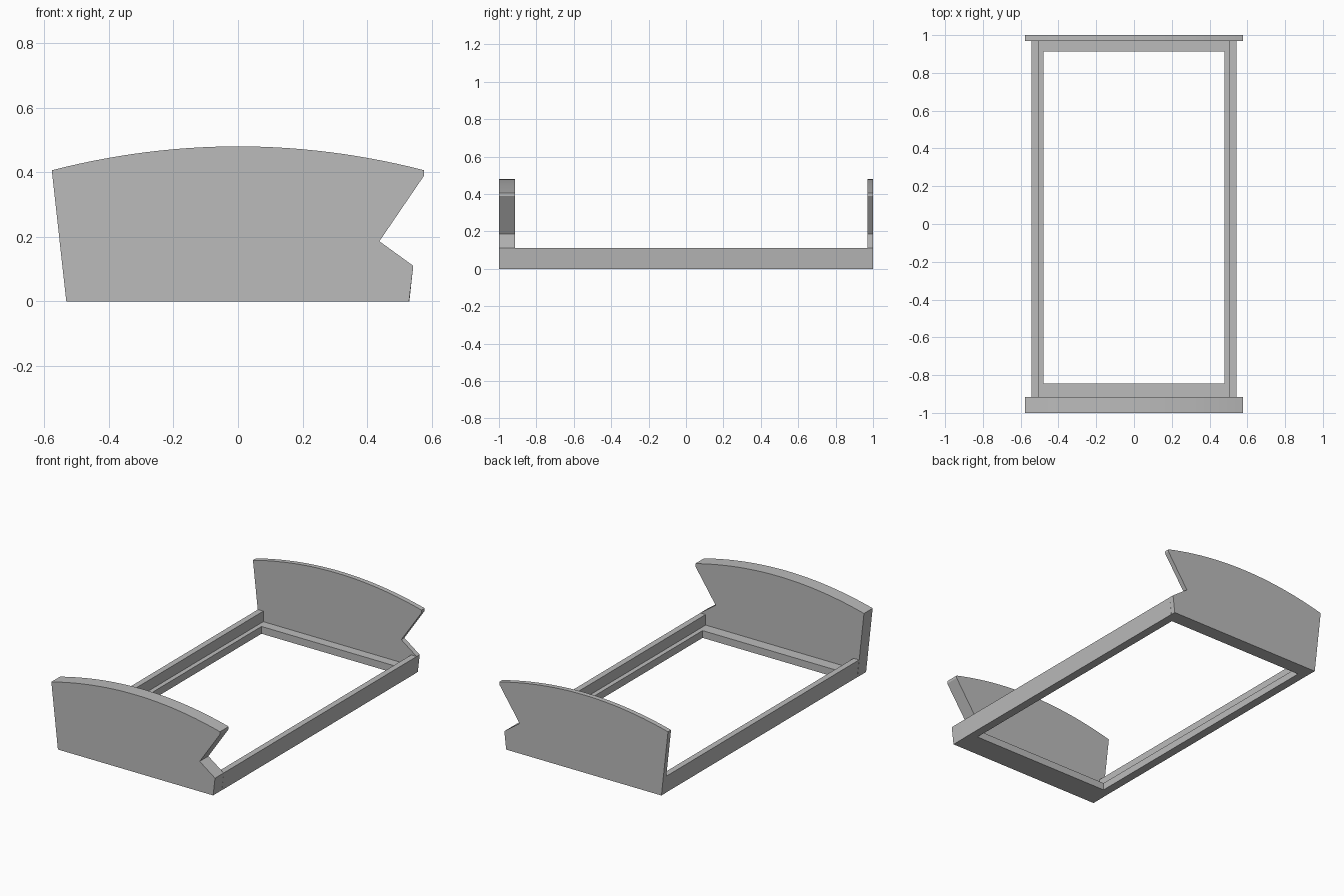
import bpy
import bmesh

cube = bpy.data.objects.get("Cube")
if cube:
    bpy.data.objects.remove(cube, do_unlink=True)

grey = bpy.data.materials.new("plain grey")
grey.use_nodes = True
grey.diffuse_color = (0.5, 0.5, 0.5, 1)
grey.node_tree.nodes["Principled BSDF"].inputs["Base Color"].default_value = grey.diffuse_color


def extrude_profile(name, profile, y0, y1):
    """Extrude an (x, z) outline from y0 to y1."""
    bm = bmesh.new()
    face = bm.faces.new([bm.verts.new((x, y0, z)) for x, z in profile])
    out = bmesh.ops.extrude_face_region(bm, geom=[face])
    moved = [v for v in out["geom"] if isinstance(v, bmesh.types.BMVert)]
    bmesh.ops.translate(bm, verts=moved, vec=(0, y1 - y0, 0))
    bmesh.ops.recalc_face_normals(bm, faces=bm.faces)
    mesh = bpy.data.meshes.new(name)
    bm.to_mesh(mesh)
    bm.free()
    mesh.materials.append(grey)
    obj = bpy.data.objects.new(name, mesh)
    bpy.context.collection.objects.link(obj)
    return obj


FRONT, BACK = -0.915, 0.97      # inner faces of the end boards
RAIL_H, LEDGE_H = 0.11, 0.045
INNER = 0.478                   # half width of the opening
HALF, CROWN = 0.577, 0.48

# End boards: arched top, flared sides, notch on the left side
board = [(-0.532, 0), (0.53, 0), (0.543, RAIL_H), (0.438, 0.186), (HALF, 0.39)]
steps = 28
for i in range(steps + 1):
    x = HALF * (1 - 2 * i / steps)
    board.append((x, CROWN - 0.074 * (x / HALF) ** 2))
extrude_profile("footboard", board, -1, FRONT)
extrude_profile("headboard", board, BACK, 1)

# Side rails with an inner ledge, leaning outward like the boards
rail = [(0.531, 0), (0.543, RAIL_H), (0.506, RAIL_H),
        (0.506, LEDGE_H), (INNER, LEDGE_H), (INNER, 0)]
for name, side in (("left_rail", 1), ("right_rail", -1)):
    extrude_profile(name, [(side * x, z) for x, z in rail], FRONT, BACK)

# Cross ledges against the boards
ledge = [(-INNER, 0), (INNER, 0), (INNER, LEDGE_H), (-INNER, LEDGE_H)]
extrude_profile("front_ledge", ledge, FRONT, -0.845)
extrude_profile("back_ledge", ledge, 0.912, BACK)
